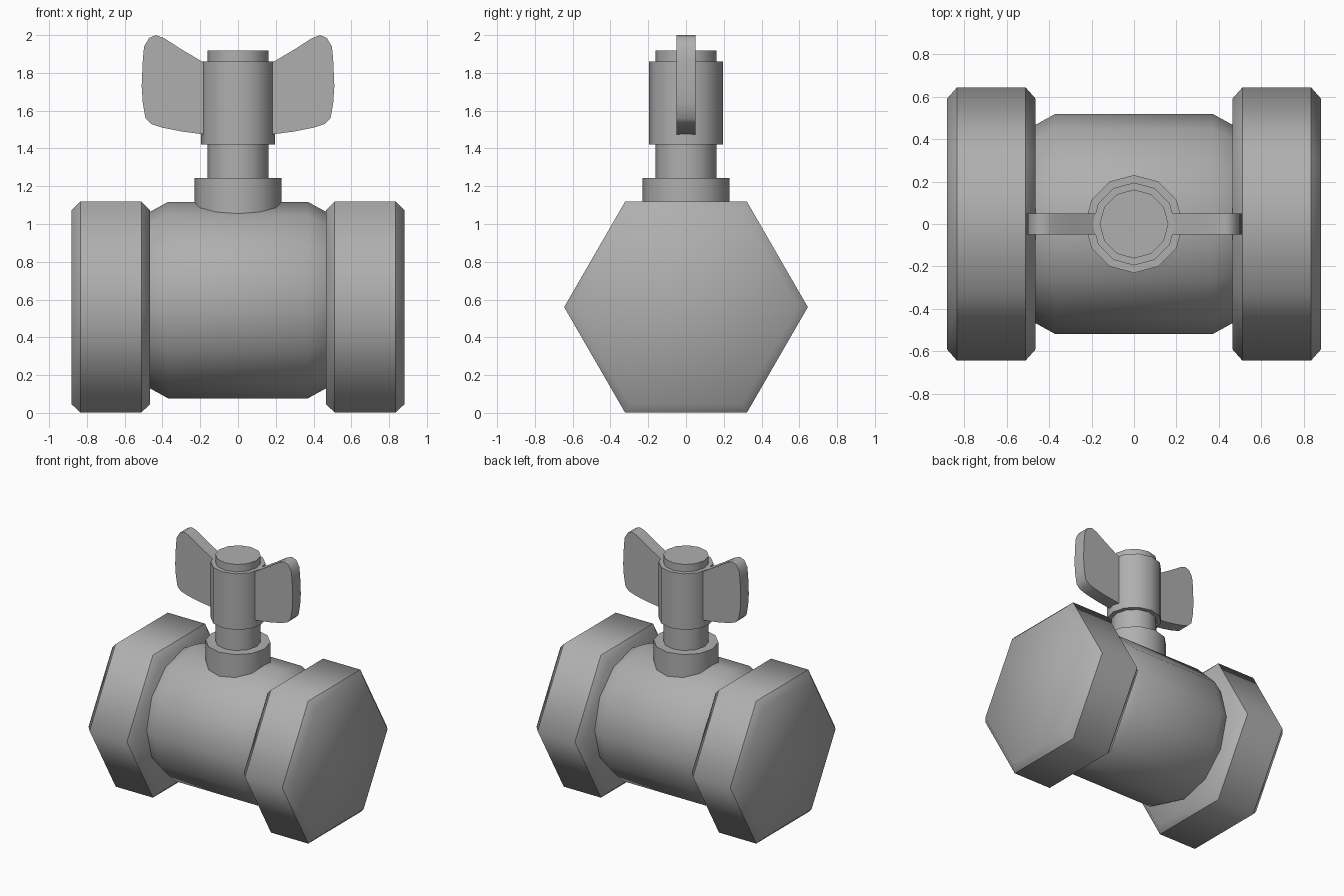
import bpy, bmesh, math

if "Cube" in bpy.data.objects:
    bpy.data.objects.remove(bpy.data.objects["Cube"])

# Dark grey metal shared by every part
metal = bpy.data.materials.new("dark_metal")
metal.diffuse_color = (0.43, 0.43, 0.43, 1)
metal.use_nodes = True
metal.node_tree.nodes["Principled BSDF"].inputs["Base Color"].default_value = metal.diffuse_color


def finish(name, bm, z=0.0, angle=None):
    bmesh.ops.recalc_face_normals(bm, faces=bm.faces)
    for f in bm.faces:
        f.smooth = True
    me = bpy.data.meshes.new(name)
    bm.to_mesh(me)
    bm.free()
    me.materials.append(metal)
    ob = bpy.data.objects.new(name, me)
    ob.location.z = z
    bpy.context.collection.objects.link(ob)
    if angle:
        bpy.ops.object.select_all(action='DESELECT')
        bpy.context.view_layer.objects.active = ob
        ob.select_set(True)
        bpy.ops.object.shade_smooth_by_angle(angle=math.radians(angle))
    return ob


def lathe(name, profile, sides=12, axis='Z', z=0.0, angle=40, sharp=()):
    """Capped prism from (position along axis, radius) pairs."""
    bm = bmesh.new()
    rings = []
    for t, r in profile:
        ring = []
        for i in range(sides):
            a = 2 * math.pi * i / sides
            c, s = r * math.cos(a), r * math.sin(a)
            ring.append(bm.verts.new((t, c, s) if axis == 'X' else (c, s, t)))
        rings.append(ring)
    for a, b in zip(rings, rings[1:]):
        for i in range(sides):
            j = (i + 1) % sides
            bm.faces.new((a[i], a[j], b[j], b[i]))
    bm.faces.new(rings[0])
    bm.faces.new(rings[-1])
    for k in sharp:
        for i in range(sides):
            bm.edges.get((rings[k][i], rings[k][(i + 1) % sides])).smooth = False
    return finish(name, bm, z, angle)


def mirror_x(ob):
    ob.modifiers.new("mirror", 'MIRROR').use_axis = (True, False, False)


# Valve body
lathe("valve_body", [(-0.47, 0.465), (-0.37, 0.52), (0.37, 0.52), (0.47, 0.465)],
      axis='X', z=0.597)

# Hexagonal end nuts with soft corners and chamfered rims
nuts = lathe("hex_nuts", [(0.465, 0.592), (0.512, 0.645), (0.835, 0.645), (0.882, 0.592)],
             sides=6, axis='X', z=0.56, angle=None, sharp=(1, 2))
mirror_x(nuts)

# Neck collar, stem and handle hub
lathe("neck_collar", [(0.95, 0.231), (1.243, 0.231)])
lathe("stem", [(1.1, 0.162), (1.918, 0.162)])
lathe("handle_hub", [(1.42, 0.195), (1.86, 0.195)])

# Butterfly handle wings
outline = [(0.17, 1.848), (0.19, 1.86), (0.30, 1.925), (0.39, 1.983), (0.435, 2.0),
           (0.47, 1.985), (0.497, 1.94), (0.504, 1.87), (0.51, 1.73), (0.504, 1.64),
           (0.49, 1.56), (0.46, 1.53), (0.40, 1.51), (0.30, 1.49), (0.17, 1.473)]
bm = bmesh.new()
face = bm.faces.new([bm.verts.new((x, -0.05, z)) for x, z in outline])
ext = bmesh.ops.extrude_face_region(bm, geom=[face], use_keep_orig=True)
for v in ext["geom"]:
    if isinstance(v, bmesh.types.BMVert):
        v.co.y = 0.05
mirror_x(finish("handle_wings", bm, angle=50))
